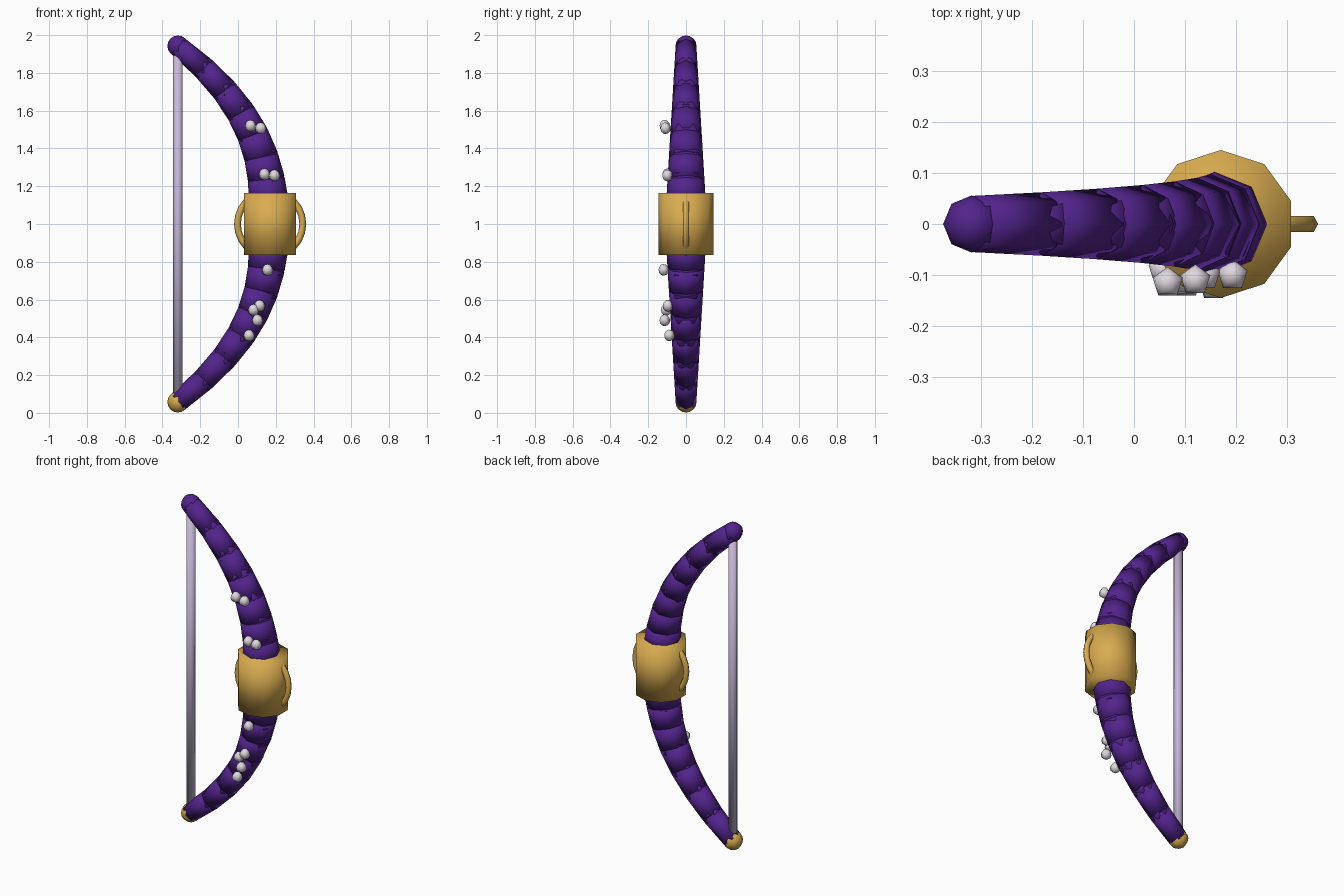
import bpy, bmesh, math
from mathutils import Matrix, Vector

if "Cube" in bpy.data.objects:
    bpy.data.objects.remove(bpy.data.objects["Cube"])


def material(name, rgb):
    m = bpy.data.materials.new(name)
    m.use_nodes = True
    m.diffuse_color = (*rgb, 1)
    m.node_tree.nodes["Principled BSDF"].inputs["Base Color"].default_value = (*rgb, 1)
    return m


purple = material("deep purple", (0.085, 0.017, 0.26))
gold = material("gold", (0.69, 0.41, 0.08))
lilac = material("pale lilac", (0.58, 0.48, 0.70))
pearl = material("pearl white", (0.74, 0.68, 0.74))


def finish(name, bm, mat):
    mesh = bpy.data.meshes.new(name)
    bmesh.ops.recalc_face_normals(bm, faces=bm.faces[:])
    for f in bm.faces:
        f.smooth = True
    bm.to_mesh(mesh)
    bm.free()
    mesh.materials.append(mat)
    obj = bpy.data.objects.new(name, mesh)
    bpy.context.collection.objects.link(obj)
    return obj


def add_cone(bm, a, b, ra, rb, sides):
    axis = b - a
    place = Matrix.Translation((a + b) / 2) @ axis.to_track_quat('Z', 'Y').to_matrix().to_4x4()
    bmesh.ops.create_cone(bm, cap_ends=True, segments=sides, radius1=ra,
                          radius2=rb, depth=axis.length, matrix=place)


def add_ball(bm, centre, r, sides, rings):
    bmesh.ops.create_uvsphere(bm, u_segments=sides, v_segments=rings, radius=r,
                              matrix=Matrix.Translation(centre))


# Bow limbs: tapered overlapping segments along a curve
STEPS, HALF = 8, 0.942


def limb_point(t, side):
    return Vector((0.165 - 0.483 * t ** 2.5, 0, 1 + side * HALF * t))


def limb_radius(t):
    return 0.112 - 0.057 * t


for name, side in (("upper_limb", 1), ("lower_limb", -1)):
    bm = bmesh.new()
    for i in range(STEPS):
        t0, t1 = i / STEPS, (i + 1) / STEPS
        add_cone(bm, limb_point(t0, side), limb_point(t1, side),
                 limb_radius(t0), limb_radius(t1), 8)
        if i:
            add_ball(bm, limb_point(t0, side), limb_radius(t0), 8, 8)
    finish(name, bm, purple)

# Rounded tips
for name, side, mat in (("upper_tip", 1, purple), ("lower_tip", -1, gold)):
    bm = bmesh.new()
    add_ball(bm, limb_point(1, side), 0.056, 8, 8)
    finish(name, bm, mat)

# Bow string
bm = bmesh.new()
add_cone(bm, limb_point(1, -1), limb_point(1, 1), 0.025, 0.025, 8)
finish("string", bm, lilac)

# Grip drum
bm = bmesh.new()
add_cone(bm, Vector((0.17, 0, 0.835)), Vector((0.17, 0, 1.165)), 0.145, 0.145, 10)
finish("grip", bm, gold)

# Ring through the grip, showing as a handle on each side
bm = bmesh.new()
MAJOR, MINOR, TURNS, SIDES = 0.173, 0.018, 24, 6
rings = []
for i in range(TURNS):
    a = math.tau * i / TURNS
    ring = []
    for j in range(SIDES):
        b = math.tau * j / SIDES
        r = MAJOR + MINOR * math.cos(b)
        ring.append(bm.verts.new((0.17 + r * math.cos(a), MINOR * math.sin(b),
                                  1 + r * math.sin(a))))
    rings.append(ring)
for i in range(TURNS):
    p, q = rings[i], rings[(i + 1) % TURNS]
    for j in range(SIDES):
        k = (j + 1) % SIDES
        bm.faces.new((p[j], q[j], q[k], p[k]))
finish("grip_ring", bm, gold)

# Pearls on the front of the limbs
pearls = [(0.066, -0.115, 1.52), (0.12, -0.11, 1.507),
          (0.14, -0.10, 1.263), (0.193, -0.10, 1.257),
          (0.156, -0.12, 0.757), (0.114, -0.097, 0.567),
          (0.082, -0.107, 0.545), (0.103, -0.115, 0.49),
          (0.058, -0.09, 0.41)]
for n, centre in enumerate(pearls, 1):
    bm = bmesh.new()
    add_ball(bm, Vector(centre), 0.031, 5, 6)
    finish(f"pearl_{n}", bm, pearl)
